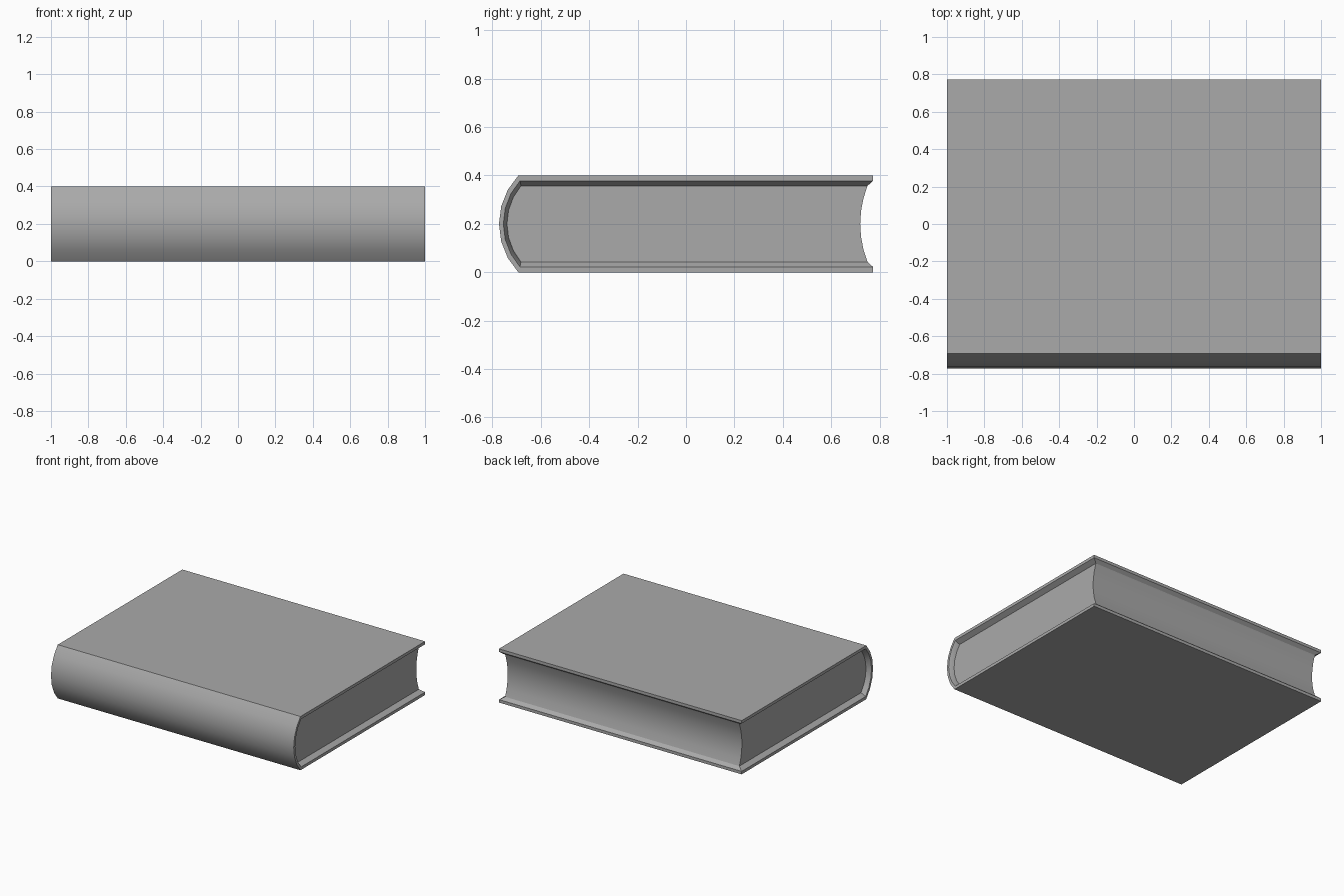
import bpy, bmesh, math

cube = bpy.data.objects.get("Cube")
if cube:
    bpy.data.objects.remove(cube, do_unlink=True)

grey = bpy.data.materials.new("plain_grey")
grey.use_nodes = True
colour = (0.4, 0.4, 0.4, 1)
grey.diffuse_color = colour
grey.node_tree.nodes["Principled BSDF"].inputs["Base Color"].default_value = colour

MID = 0.2        # half the book's height
END = 1.0        # half length of the cover
PAGE_END = 0.965  # half length of the page block


def arc(y_edge, y_apex, half, steps=6):
    """Curved line of (y, z) points from top to bottom, bulging to y_apex."""
    sag = abs(y_apex - y_edge)
    radius = (half * half + sag * sag) / (2 * sag)
    sweep = math.asin(half / radius)
    side = 1 if y_apex > y_edge else -1
    points = []
    for i in range(steps + 1):
        a = sweep * (1 - 2 * i / steps)
        points.append((y_apex - side * radius * (1 - math.cos(a)),
                       MID + radius * math.sin(a)))
    return points


def wrap(y_fore, y_hinge, y_spine, half):
    """Open line around the book: top board, rounded spine, bottom board."""
    return [(y_fore, MID + half)] + arc(y_hinge, y_spine, half) + [(y_fore, MID - half)]


def finish(name, bm):
    bmesh.ops.recalc_face_normals(bm, faces=bm.faces)
    mesh = bpy.data.meshes.new(name)
    bm.to_mesh(mesh)
    bm.free()
    mesh.materials.append(grey)
    ob = bpy.data.objects.new(name, mesh)
    bpy.context.collection.objects.link(ob)
    bpy.ops.object.select_all(action='DESELECT')
    ob.select_set(True)
    bpy.context.view_layer.objects.active = ob
    bpy.ops.object.shade_smooth_by_angle(angle=math.radians(30))


def line(bm, x, points):
    return [bm.verts.new((x, y, z)) for y, z in points]


outer = wrap(0.773, -0.693, -0.773, MID)
lip = wrap(0.773, -0.686, -0.755, 0.178)
inner = wrap(0.75, -0.682, -0.74, 0.157)

# Cover: outer skin, end rims, sloped lip and lining, swept around the book
bm = bmesh.new()
rings = [line(bm, x, pts) for x, pts in (
    (-END, outer), (END, outer), (END, lip),
    (PAGE_END, inner), (-PAGE_END, inner), (-END, lip))]
for a, b in zip(rings, rings[1:] + rings[:1]):
    for i in range(len(a) - 1):
        bm.faces.new((a[i], a[i + 1], b[i + 1], b[i]))
# Fore edges of the two boards: flat rim and slope down to the pages
for i in (0, -1):
    v = [r[i] for r in rings]
    bm.faces.new((v[0], v[1], v[2], v[5]))
    bm.faces.new((v[5], v[2], v[3], v[4]))
finish("cover", bm)

# Page block: rounded at the spine, hollow at the fore edge
hollow = arc(0.75, 0.72, 0.157)[::-1]
section = inner + hollow[1:-1]
bm = bmesh.new()
left, right = (line(bm, x, section) for x in (PAGE_END, -PAGE_END))
bm.faces.new(left)
bm.faces.new(right[::-1])
for i in range(len(section)):
    bm.faces.new((left[i - 1], left[i], right[i], right[i - 1]))
finish("page_block", bm)
